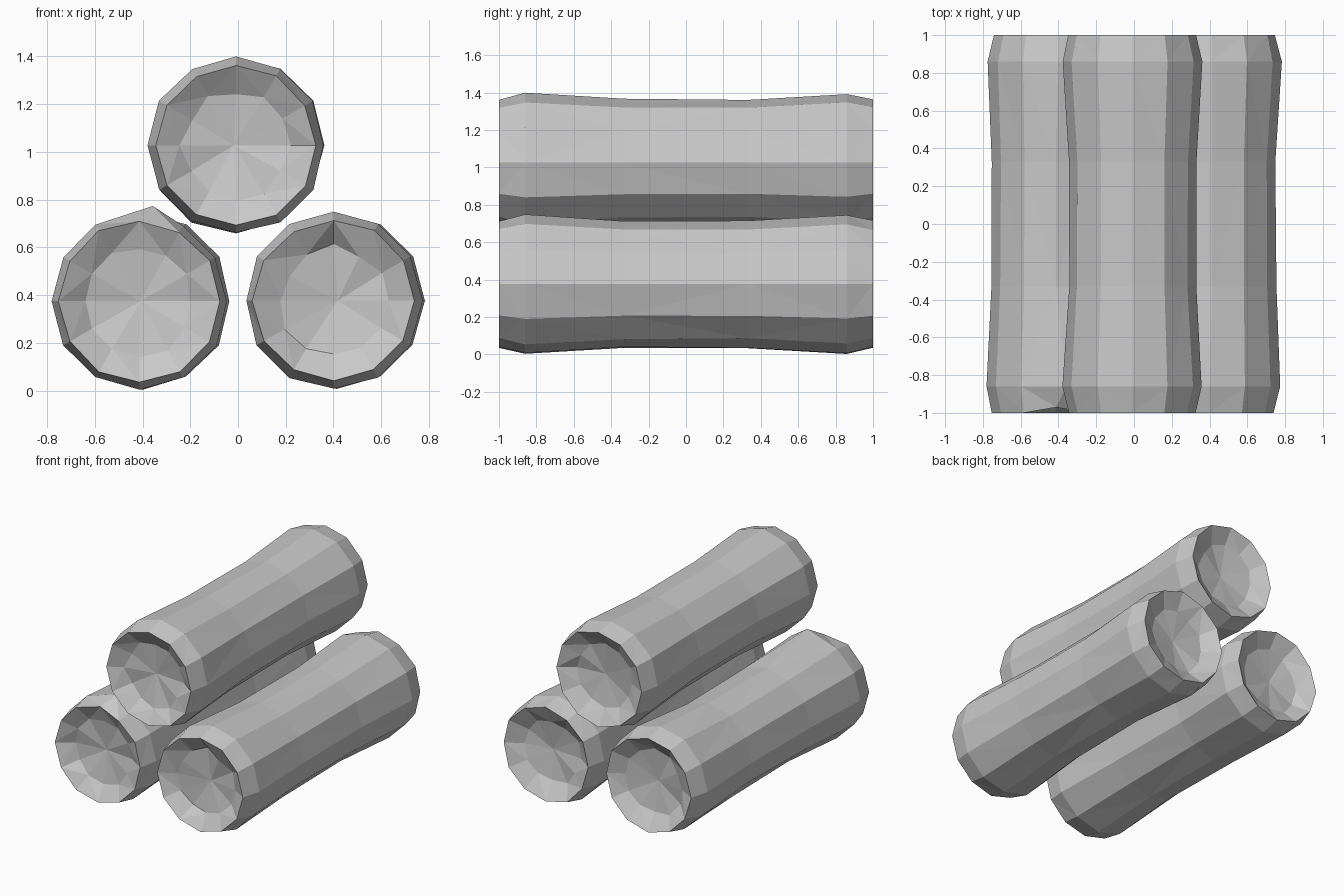
import bpy
import bmesh
import math
import random

cube = bpy.data.objects.get("Cube")
if cube:
    bpy.data.objects.remove(cube, do_unlink=True)

grey = bpy.data.materials.new("plain grey")
grey.use_nodes = True
colour = (0.58, 0.58, 0.58, 1)
grey.diffuse_color = colour
grey.node_tree.nodes["Principled BSDF"].inputs["Base Color"].default_value = colour

SIDES = 12
# Half profile from bowl floor to waist: (y, radius)
HALF = [(0.93, 0.225), (1.0, 0.337), (0.86, 0.369), (0.33, 0.337)]
BOWL_CENTRE = 0.9


def make_log(name, x, z, seed, front_shift=0, back_shift=0, knot=False):
    """Faceted log with flared ends and hollowed end faces."""
    rng = random.Random(seed)
    bm = bmesh.new()
    profile = [(-y, r) for y, r in HALF] + [(y, r) for y, r in reversed(HALF)]
    rings = []
    for row, (y, r) in enumerate(profile):
        inner = row in (0, len(profile) - 1)
        wobble = 0.015 if inner else 0.005
        shift = front_shift if row < 3 else back_shift if row > 4 else 0
        ring = []
        for i in range(SIDES):
            angle = math.tau * i / SIDES
            rr = r + rng.uniform(-wobble, wobble)
            yy = y + (rng.uniform(-wobble, wobble) if inner else 0)
            # Raised knot on top of the front flare, with a chipped rim
            if knot and i == 0 and row == 2:
                rr += 0.03
                angle += 0.14
            if knot and i == 0 and row == 1:
                yy += 0.03
            ring.append(bm.verts.new((shift + rr * math.sin(angle), yy,
                                      rr * math.cos(angle))))
        rings.append(ring)
    # Side walls, rims and bowl walls
    for a, b in zip(rings, rings[1:]):
        for i in range(SIDES):
            j = (i + 1) % SIDES
            bm.faces.new((a[i], a[j], b[j], b[i]))
    # Bowl floors
    for ring, y in ((rings[0], -BOWL_CENTRE), (rings[-1], BOWL_CENTRE)):
        centre = bm.verts.new((rng.uniform(-0.02, 0.02), y, 0))
        for i in range(SIDES):
            bm.faces.new((ring[i], ring[(i + 1) % SIDES], centre))
    bmesh.ops.triangulate(bm, faces=bm.faces[:])
    bmesh.ops.recalc_face_normals(bm, faces=bm.faces[:])
    mesh = bpy.data.meshes.new(name)
    bm.to_mesh(mesh)
    bm.free()
    mesh.materials.append(grey)
    log = bpy.data.objects.new(name, mesh)
    log.location = (x, 0, z)
    bpy.context.collection.objects.link(log)


make_log("top_log", -0.008, 1.027, 1)
make_log("lower_left_log", 0.413, 0.376, 2, front_shift=-0.012)
make_log("lower_right_log", -0.413, 0.374, 3, back_shift=0.012, knot=True)
